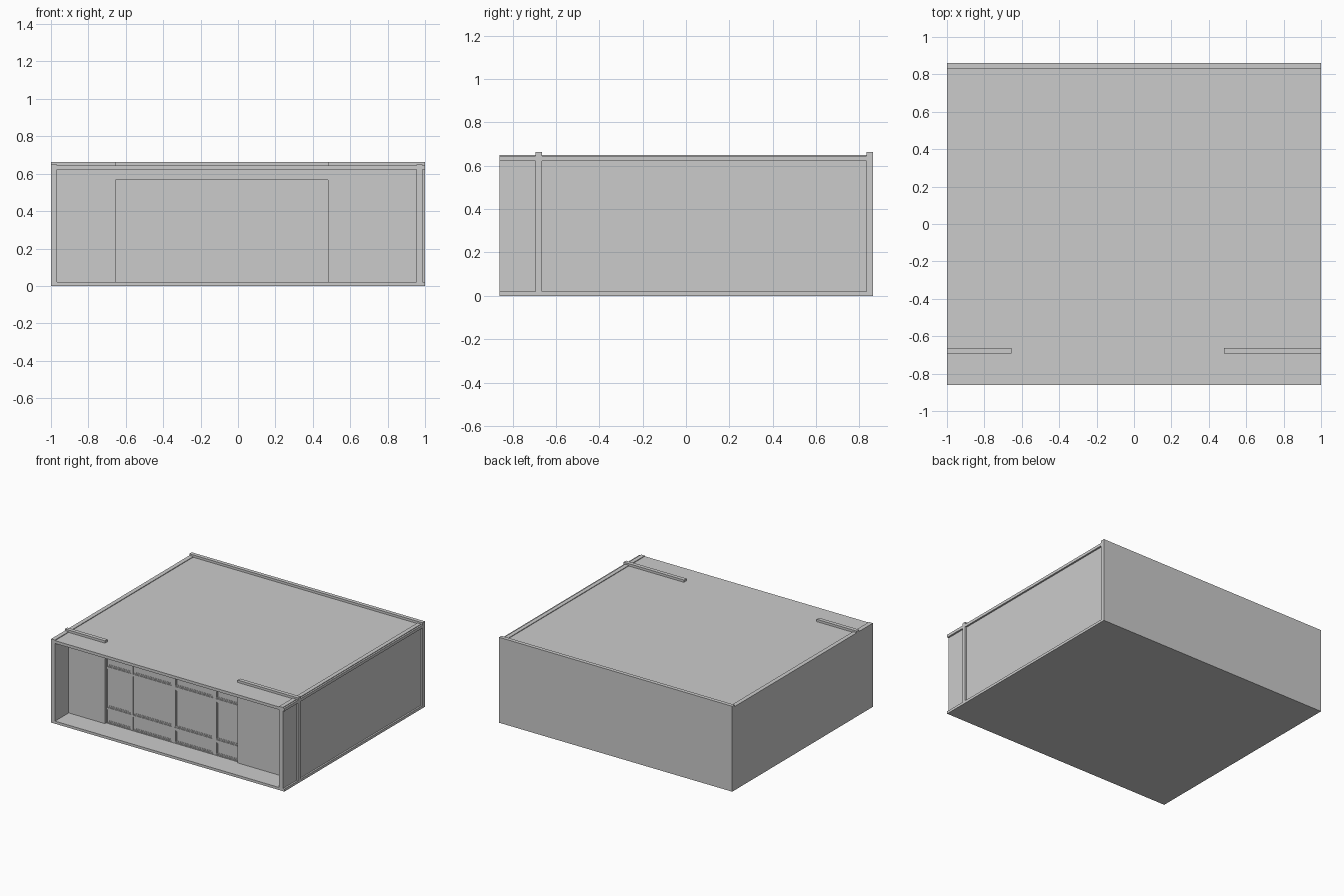
import bpy, bmesh
from mathutils import Vector

if "Cube" in bpy.data.objects:
    bpy.data.objects.remove(bpy.data.objects["Cube"])


def add_box(bm, x0, x1, y0, y1, z0, z1):
    verts = bmesh.ops.create_cube(bm, size=1)["verts"]
    for v in verts:
        v.co = Vector(((x0 + x1) / 2 + v.co.x * (x1 - x0),
                       (y0 + y1) / 2 + v.co.y * (y1 - y0),
                       (z0 + z1) / 2 + v.co.z * (z1 - z0)))


def make(name, boxes):
    bm = bmesh.new()
    for b in boxes:
        add_box(bm, *b)
    mesh = bpy.data.meshes.new(name)
    bm.to_mesh(mesh)
    bm.free()
    obj = bpy.data.objects.new(name, mesh)
    bpy.context.collection.objects.link(obj)
    return obj


def ring(x0, x1, z0, z1, w, y0, y1):
    # Four bars around a rectangular opening
    return [(x0, x0 + w, y0, y1, z0, z1), (x1 - w, x1, y0, y1, z0, z1),
            (x0 + w, x1 - w, y0, y1, z0, z0 + w),
            (x0 + w, x1 - w, y0, y1, z1 - w, z1)]


# Room shell
make("floor", [(-1, 1, -0.86, 0.86, 0, 0.02)])
make("ceiling", [(-1, 1, -0.86, 0.86, 0.622, 0.644)])
make("left_wall", [(-1, -0.967, -0.86, 0.86, 0.01, 0.649)])
make("right_wall", [(0.955, 0.987, -0.86, 0.86, 0.01, 0.649)])
make("back_wall", [(-1, 1, 0.832, 0.862, 0.0, 0.662)])

# Front wall pieces either side of the window
FY0, FY1 = -0.693, -0.663
X0, X1 = -0.655, 0.482
make("front_wall_left", [(-1, X0, FY0, FY1, 0.02, 0.662)])
make("front_wall_right", [(X1, 1, FY0, FY1, 0.02, 0.662)])
make("window_header", [(X0, X1, FY0, FY1, 0.567, 0.63)])

# Window grid: cell spans across and up
cols = [(-0.648, -0.443), (-0.424, -0.091), (-0.071, 0.262), (0.281, 0.48)]
rows = [(0.025, 0.126), (0.142, 0.442), (0.459, 0.562)]
GY = -0.678

xs = [X0] + [v for c in cols for v in c] + [X1]
zs = [0.02] + [v for r in rows for v in r] + [0.567]
bars = [(xs[i], xs[i + 1], GY, FY1, 0.02, 0.567) for i in range(0, len(xs), 2)]
bars += [(c[0], c[1], GY, FY1, zs[i], zs[i + 1])
         for c in cols for i in range(0, len(zs), 2)]
make("window_mullions", bars)

# Stepped frame and pane in every cell
frames, panes = [], []
for x0, x1 in cols:
    for z0, z1 in rows:
        frames += ring(x0, x1, z0, z1, 0.008, GY + 0.004, FY1)
        frames += ring(x0 + 0.008, x1 - 0.008, z0 + 0.008, z1 - 0.008,
                       0.007, GY + 0.007, FY1 - 0.002)
        panes.append((x0 + 0.01, x1 - 0.01, GY + 0.009, FY1 - 0.003,
                      z0 + 0.01, z1 - 0.01))
make("window_frames", frames)
make("window_panes", panes)
